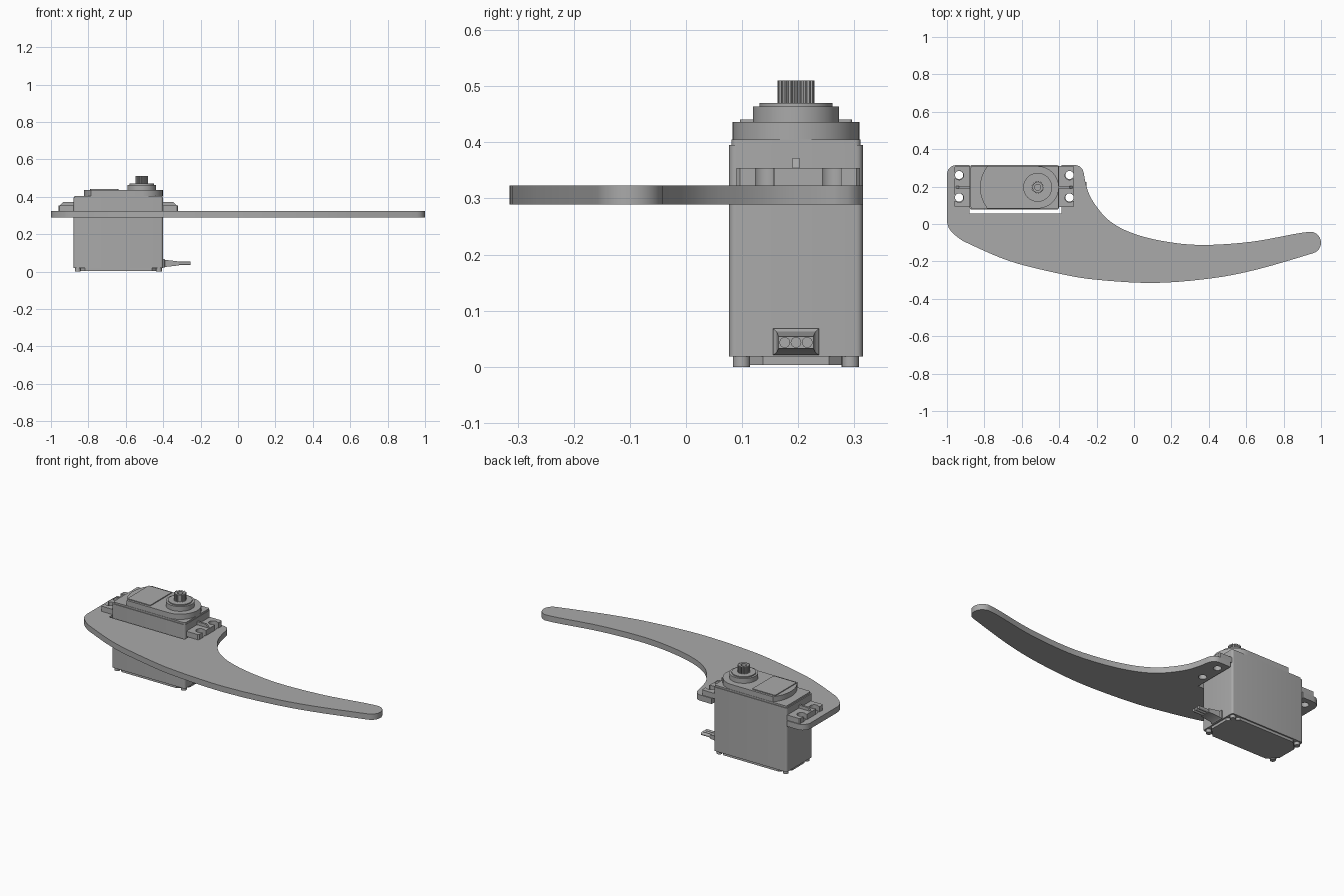
import bpy, bmesh, math
from mathutils import Vector

if "Cube" in bpy.data.objects:
    bpy.data.objects.remove(bpy.data.objects["Cube"])

CX, CY = -0.64, 0.196      # centre of the servo in plan
SX, SY = -0.515, 0.196     # output shaft

grey = bpy.data.materials.new("plain grey")
grey.diffuse_color = (0.4, 0.4, 0.4, 1)
grey.use_nodes = True
grey.node_tree.nodes["Principled BSDF"].inputs["Base Color"].default_value = grey.diffuse_color


def finish(ob):
    ob.data.materials.clear()
    ob.data.materials.append(grey)
    bm = bmesh.new()
    bm.from_mesh(ob.data)
    bmesh.ops.remove_doubles(bm, verts=bm.verts, dist=1e-5)
    bmesh.ops.recalc_face_normals(bm, faces=bm.faces)
    bm.to_mesh(ob.data)
    bm.free()
    bpy.ops.object.select_all(action='DESELECT')
    ob.select_set(True)
    bpy.context.view_layer.objects.active = ob
    bpy.ops.object.shade_smooth_by_angle(angle=math.radians(30))
    return ob


def prism(name, loops, z0, z1):
    """Filled outline, with further loops as holes, raised from z0 to z1."""
    cu = bpy.data.curves.new(name, 'CURVE')
    cu.dimensions, cu.fill_mode = '2D', 'BOTH'
    cu.extrude = (z1 - z0) / 2
    for loop in loops:
        sp = cu.splines.new('POLY')
        sp.points.add(len(loop) - 1)
        for p, (x, y) in zip(sp.points, loop):
            p.co = (x, y, 0, 1)
        sp.use_cyclic_u = True
    ob = bpy.data.objects.new(name, cu)
    bpy.context.collection.objects.link(ob)
    bpy.ops.object.select_all(action='DESELECT')
    ob.select_set(True)
    bpy.context.view_layer.objects.active = ob
    bpy.ops.object.convert(target='MESH')
    ob = bpy.context.view_layer.objects.active
    ob.location.z = (z0 + z1) / 2
    return finish(ob)


def mesh(name, verts, faces):
    me = bpy.data.meshes.new(name)
    me.from_pydata(verts, [], faces)
    ob = bpy.data.objects.new(name, me)
    bpy.context.collection.objects.link(ob)
    return finish(ob)


def arc(cx, cy, r, a0, a1, n):
    return [(cx + r * math.cos(math.radians(a0 + (a1 - a0) * i / n)),
             cy + r * math.sin(math.radians(a0 + (a1 - a0) * i / n))) for i in range(n + 1)]


def circle(cx, cy, r, n=32):
    return arc(cx, cy, r, 0, 360, n)[:-1]


def round_rect(x0, x1, y0, y1, r):
    return (arc(x1 - r, y1 - r, r, 0, 90, 5) + arc(x0 + r, y1 - r, r, 90, 180, 5)
            + arc(x0 + r, y0 + r, r, 180, 270, 5) + arc(x1 - r, y0 + r, r, 270, 360, 5))


def smooth(pts, n=5):
    """Catmull-Rom curve through the points."""
    p = [Vector(q) for q in [pts[0]] + pts + [pts[-1]]]
    out = []
    for a, b, c, d in zip(p, p[1:], p[2:], p[3:]):
        for i in range(n):
            t = i / n
            out.append(tuple(0.5 * (2 * b + (c - a) * t + (2 * a - 5 * b + 4 * c - d) * t * t
                                    + (3 * b - a - 3 * c + d) * t ** 3)))
    return out + [pts[-1]]


# curved arm plate, with a notch for the servo and four screw holes
lower = smooth([(-1, 0.01), (-0.985, -0.03), (-0.94, -0.073), (-0.88, -0.107), (-0.666, -0.198),
                (-0.415, -0.262), (-0.21, -0.297), (0.11, -0.315), (0.425, -0.289),
                (0.67, -0.24), (0.955, -0.157)])
tip = arc(0.941, -0.1, 0.059, -60, 80, 10)
upper = smooth([(0.93, -0.043), (0.86, -0.053), (0.62, -0.096), (0.35, -0.112), (0.136, -0.088),
                (-0.024, -0.043), (-0.13, 0.016), (-0.195, 0.086), (-0.238, 0.155),
                (-0.26, 0.225), (-0.268, 0.27)])
plate = (lower + tip + upper + arc(-0.315, 0.27, 0.045, 10, 90, 6)
         + [(-0.388, 0.315), (-0.388, 0.055), (-0.88, 0.055), (-0.88, 0.315)]
         + arc(-0.95, 0.265, 0.05, 90, 180, 6))
holes = [circle(CX + sx * 0.295, CY + 0.006 + sy * 0.06, 0.022, 24)
         for sx in (-1, 1) for sy in (-1, 1)]
prism("arm_plate", [plate] + holes, 0.289, 0.323)

# servo case
X0, X1, Y0, Y1 = CX - 0.239, CX + 0.239, 0.077, 0.315
prism("servo_case", [round_rect(X0, X1, Y0, Y1, 0.012)], 0.018, 0.395)
prism("case_top_step", [round_rect(X0 + 0.006, X1 - 0.002, 0.081, 0.311, 0.01)], 0.395, 0.405)

# bottom cover with cut corners, and the case screws
c = 0.052
x0, x1, y0, y1 = X0 + 0.008, X1 - 0.008, Y0 + 0.008, Y1 - 0.008
prism("bottom_cover", [[(x0 + c, y0), (x1 - c, y0), (x1, y0 + c), (x1, y1 - c),
                        (x1 - c, y1), (x0 + c, y1), (x0, y1 - c), (x0, y0 + c)]], 0.003, 0.018)
for sx in (-1, 1):
    for sy in (-1, 1):
        prism("case_screw", [circle(CX + sx * 0.217, CY + sy * 0.097, 0.0155, 20)], 0, 0.018)

# mounting ears with open screw slots, and their ribs
for s in (-1, 1):
    ear = [(0.235, 0.11), (0.235, -0.11), (0.314, -0.11), (0.32, -0.104)]
    for v in (-0.06, 0.06):
        ear += [(0.32, v - 0.0165)] + arc(0.295, v, 0.024, -43, -317, 18) + [(0.32, v + 0.0165)]
    ear += [(0.32, 0.104), (0.314, 0.11)]
    prism("mounting_ear", [[(CX + s * u, CY + 0.004 + v) for u, v in ear]], 0.323, 0.354)
    side = [(0.235, 0.35), (0.315, 0.35), (0.295, 0.372), (0.235, 0.372)]
    mesh("ear_rib", [(CX + s * u, CY + w, z) for w in (-0.006, 0.006) for u, z in side],
         [(0, 1, 2, 3), (7, 6, 5, 4)] + [(i, (i + 1) % 4, (i + 1) % 4 + 4, i + 4) for i in range(4)])

# raised gear cover: round round the shaft, slightly bowed at the other end
prism("gear_cover", [arc(SX, SY, 0.113, -90, 90, 32)
                     + smooth([(-0.785, 0.309), (-0.812, 0.26), (-0.824, 0.196),
                               (-0.812, 0.132), (-0.785, 0.083)], 4)], 0.405, 0.436)
prism("cover_panel", [round_rect(-0.79, -0.64, 0.096, 0.296, 0.006)], 0.436, 0.441)

# shaft bosses and splined output shaft with a screw hole
prism("shaft_boss", [circle(SX, SY, 0.077, 48)], 0.436, 0.464)
prism("shaft_bearing", [circle(SX, SY, 0.065, 48)], 0.464, 0.47)
teeth = []
for i in range(22):
    for f, r in ((-0.3, 0.028), (-0.15, 0.0335), (0.15, 0.0335), (0.3, 0.028)):
        a = 2 * math.pi * (i + f) / 22
        teeth.append((SX + r * math.cos(a), SY + r * math.sin(a)))
prism("output_shaft", [teeth, circle(SX, SY, 0.016, 24)], 0.47, 0.51)

# tapered cable grommet and three wires
ends = [(X1 - 0.005, 0.155, 0.237, 0.021, 0.068), (X1 + 0.006, 0.155, 0.237, 0.021, 0.068),
        (X1 + 0.012, 0.161, 0.231, 0.025, 0.063), (X1 + 0.085, 0.165, 0.227, 0.033, 0.054)]
verts = [p for x, ya, yb, za, zb in ends
         for p in ((x, ya, za), (x, yb, za), (x, yb, zb), (x, ya, zb))]
faces = [(0, 1, 2, 3), (12, 15, 14, 13)]
faces += [(4 * k + i, 4 * k + (i + 1) % 4, 4 * k + 4 + (i + 1) % 4, 4 * k + 4 + i)
          for k in range(3) for i in range(4)]
mesh("cable_grommet", verts, faces)
for k in (-1, 0, 1):
    bpy.ops.mesh.primitive_cylinder_add(vertices=16, radius=0.0095, depth=0.09,
                                        location=(-0.3, CY + k * 0.02, 0.0435),
                                        rotation=(0, math.pi / 2, 0))
    wire = bpy.context.object
    wire.name = "wire"
    finish(wire)
